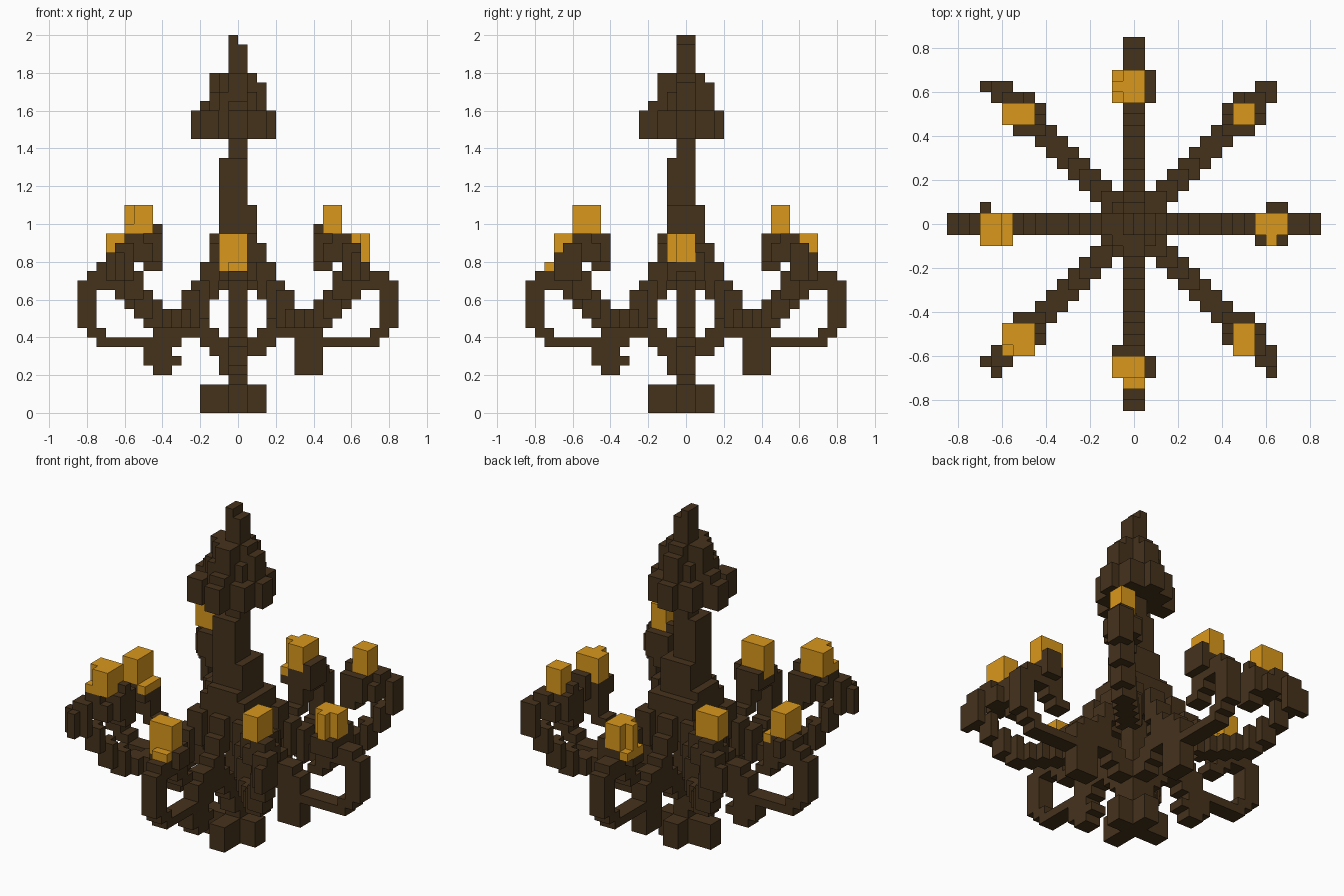
import bpy, bmesh

if "Cube" in bpy.data.objects:
    bpy.data.objects.remove(bpy.data.objects["Cube"], do_unlink=True)

U = 0.05          # size of one block
taken = set()     # cells already used by a part


def material(name, rgb):
    m = bpy.data.materials.new(name)
    m.use_nodes = True
    m.diffuse_color = (*rgb, 1)
    m.node_tree.nodes["Principled BSDF"].inputs["Base Color"].default_value = (*rgb, 1)
    return m


BROWN = material("dark_brown", (0.060, 0.032, 0.0115))
AMBER = material("amber", (0.70, 0.315, 0.012))


def box(x0, x1, y0, y1, z0, z1):
    return {(x, y, z) for x in range(x0, x1) for y in range(y0, y1) for z in range(z0, z1)}


def cross(a, b, w0, w1, z0, z1):
    """Plus-shaped layer: one bar along x and one along y."""
    return box(a, b, w0, w1, z0, z1) | box(w0, w1, a, b, z0, z1)


def mirror(cells, sx, sy):
    return {(x if sx > 0 else -1 - x, y if sy > 0 else -1 - y, z) for x, y, z in cells}


def swap(cells):
    return {(y, x, z) for x, y, z in cells}


# The four side faces plus top and bottom of a block: direction and corners
FACES = [
    ((1, 0, 0), [(1, 0, 0), (1, 1, 0), (1, 1, 1), (1, 0, 1)]),
    ((-1, 0, 0), [(0, 0, 0), (0, 0, 1), (0, 1, 1), (0, 1, 0)]),
    ((0, 1, 0), [(0, 1, 0), (0, 1, 1), (1, 1, 1), (1, 1, 0)]),
    ((0, -1, 0), [(0, 0, 0), (1, 0, 0), (1, 0, 1), (0, 0, 1)]),
    ((0, 0, 1), [(0, 0, 1), (1, 0, 1), (1, 1, 1), (0, 1, 1)]),
    ((0, 0, -1), [(0, 0, 0), (0, 1, 0), (1, 1, 0), (1, 0, 0)]),
]


def part(name, cells, mat):
    """Skin a set of blocks, leaving out faces shared by two of them."""
    cells = cells - taken
    taken.update(cells)
    bm = bmesh.new()
    for c in sorted(cells):
        for d, corners in FACES:
            if tuple(a + b for a, b in zip(c, d)) not in cells:
                bm.faces.new([bm.verts.new([(a + b) * U for a, b in zip(c, k)]) for k in corners])
    bmesh.ops.remove_doubles(bm, verts=bm.verts, dist=0.001)
    me = bpy.data.meshes.new(name)
    bm.to_mesh(me)
    bm.free()
    me.materials.append(mat)
    ob = bpy.data.objects.new(name, me)
    bpy.context.collection.objects.link(ob)


# Flames of the lower tier, with wax drips
part("flame_left", box(11, 14, -1, 1, 16, 19) | box(12, 13, -2, -1, 16, 19), AMBER)
part("flame_right", box(-14, -12, -2, 1, 16, 19) | box(-12, -11, -2, 1, 15, 16), AMBER)
part("flame_back", box(-1, 1, 11, 14, 16, 19) | box(-2, -1, 11, 14, 15, 16)
     | box(-2, -1, 12, 13, 16, 19), AMBER)
part("flame_front", box(-2, 1, -14, -12, 15, 19) | box(-1, 1, -15, -14, 15, 16), AMBER)

# Flames of the upper tier
part("flame_back_left", box(9, 11, 9, 11, 19, 22), AMBER)
part("flame_back_right", box(-12, -9, 9, 11, 19, 22), AMBER)
part("flame_front_left", box(9, 11, -12, -9, 19, 22), AMBER)
part("flame_front_right", box(-12, -9, -12, -9, 19, 22) - box(-12, -11, -12, -11, 20, 22), AMBER)

# Foot pendant and central stem
part("foot", cross(-4, 3, -1, 1, 0, 3), BROWN)
part("stem", box(-1, 1, -1, 1, 3, 16) | cross(-2, 1, -1, 1, 4, 7), BROWN)
part("column", box(-1, 1, -1, 1, 16, 29) | box(-2, 1, -2, 1, 16, 27)
     | box(-2, 2, -2, 2, 15, 22) | cross(-3, 2, -2, 2, 15, 19), BROWN)

# Stepped crown at the top, with lumps on its corners
crown = [(-5, 4, -1, 1, 29, 32), (-3, 3, -2, 2, 29, 32), (-4, 3, -1, 1, 32, 33),
         (-3, 2, -2, 1, 32, 34), (-3, 2, -1, 1, 33, 36), (-1, 3, -1, 1, 33, 35),
         (-2, 1, -2, 1, 33, 36)]
lumps = [box(x, x + 2, y, y + 2, 29, 32) for x, y in ((-4, -4), (1, 1), (-3, 1), (1, -3))]
part("crown", set().union(*(cross(*c) for c in crown), *lumps), BROWN)
part("finial", box(-1, 1, -1, 1, 36, 39) | box(-1, 0, -1, 1, 39, 40), BROWN)

# Lower tier arms: (r0, r1, z0, z1) steps along the side view
LOW_ARM = [(1, 3, 15, 18), (2, 4, 13, 16), (3, 5, 12, 14), (4, 6, 10, 12), (5, 8, 9, 11),
           (7, 9, 8, 10), (1, 3, 6, 8), (2, 4, 7, 9), (3, 6, 8, 10), (5, 9, 8, 9),
           (6, 10, 7, 8), (9, 15, 7, 8), (14, 16, 8, 9), (15, 17, 9, 14), (14, 16, 13, 15),
           (12, 15, 14, 15), (11, 13, 12, 13), (10, 12, 11, 12)]
SCROLL = {1: [(6, 9, 4, 7)],
          -1: [(7, 10, 5, 8), (7, 9, 4, 5), (6, 7, 5, 6), (12, 15, 15, 16)]}
# Each cup has an uneven rim: (r0, r1, w0, w1) is the part left out
GAPS = {"left": (11, 12, 1, 2), "right": (11, 13, 1, 2),
        "back": (13, 14, -2, -1), "front": (11, 12, 1, 2)}
for side, names in ((1, ("left", "back")), (-1, ("right", "front"))):
    steps = LOW_ARM + SCROLL[side]
    arm = set().union(*(box(a, b, -1, 1, c, d) for a, b, c, d in steps))
    for name, turn in zip(names, (False, True)):
        cup = box(11, 14, -2, 2, 14, 16) | box(11, 14, -1, 1, 13, 16)
        cup -= box(*GAPS[name], 14, 16)
        for label, cells in (("lower_arm_", arm), ("lower_cup_", cup)):
            cells = mirror(cells, side, 1)
            part(label + name, swap(cells) if turn else cells, BROWN)
part("rim_left", box(12, 14, 1, 2, 16, 17), BROWN)
part("rim_back", box(1, 2, 11, 14, 16, 17), BROWN)

# Upper tier arms: (d0, d1, z0, z1) steps along the diagonal
HIGH_ARM = [(1, 3, 14, 18), (2, 4, 13, 16), (3, 5, 12, 14), (4, 6, 10, 13), (5, 10, 9, 11),
            (9, 11, 10, 12), (10, 11, 11, 13), (11, 12, 12, 15), (12, 13, 14, 18),
            (11, 12, 17, 19)]
high = set()
for a, b, c, d in HIGH_ARM:
    for k in range(a, b):
        high |= box(k, k + 1, k - 1, k + 1, c, d) | box(k - 1, k, k, k + 1, c, d)
high_cup = (cross(8, 12, 9, 11, 16, 18) | box(8, 11, 8, 11, 16, 19)
            | box(8, 10, 8, 10, 15, 16) | box(8, 9, 9, 10, 19, 20))
for sx, xn in ((1, "left"), (-1, "right")):
    for sy, yn in ((1, "back"), (-1, "front")):
        # The right and front bends bulge one block further out
        arm = high | (box(13, 14, 12, 13, 14, 17) if sx < 0 else set())
        arm |= box(12, 13, 13, 14, 14, 17) if sy < 0 else set()
        part(f"upper_arm_{yn}_{xn}", mirror(arm, sx, sy), BROWN)
        part(f"upper_cup_{yn}_{xn}", mirror(high_cup, sx, sy), BROWN)
